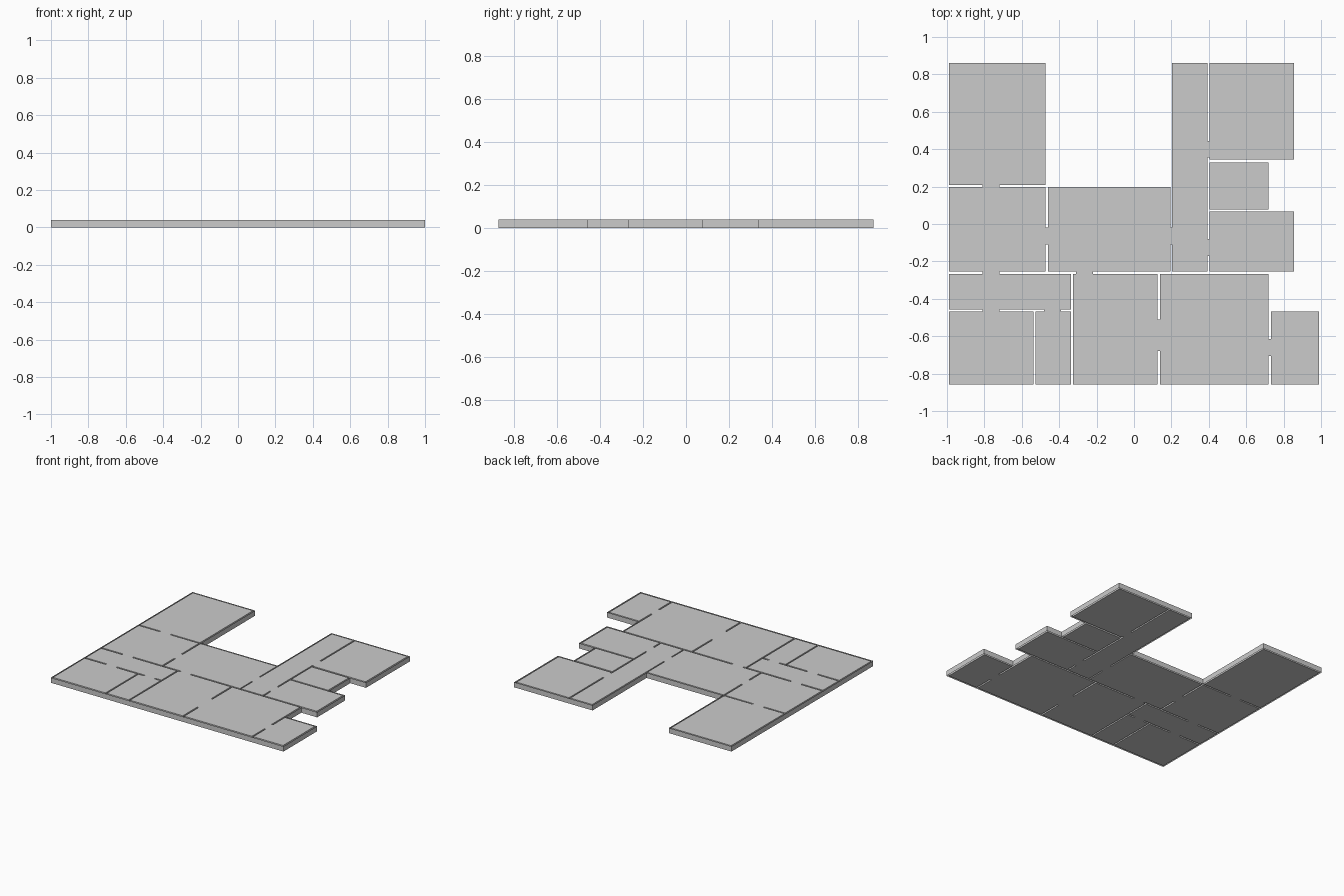
import bpy, bmesh

if "Cube" in bpy.data.objects:
    bpy.data.objects.remove(bpy.data.objects["Cube"])

H = 0.04  # slab height


def make_object(name, bm):
    mesh = bpy.data.meshes.new(name)
    bm.to_mesh(mesh)
    bm.free()
    obj = bpy.data.objects.new(name, mesh)
    bpy.context.collection.objects.link(obj)
    return obj


def slab(name, x0, x1, y0, y1):
    bm = bmesh.new()
    bmesh.ops.create_cube(bm, size=1)
    for v in bm.verts:
        v.co = (x1 if v.co.x > 0 else x0,
                y1 if v.co.y > 0 else y0,
                H if v.co.z > 0 else 0)
    return make_object(name, bm)


# Rooms, separated by narrow wall slots
rooms = {
    "back_left_room": (-.99, -.473, .208, .86),
    "middle_left_room": (-.99, -.473, -.255, .197),
    "central_room": (-.461, .195, -.255, .198),
    "long_corridor": (.204, .392, -.255, .86),
    "back_right_room": (.403, .855, .344, .86),
    "right_small_room": (.403, .72, .078, .33),
    "right_lower_room": (.403, .855, -.255, .066),
    "left_passage": (-.99, -.338, -.456, -.267),
    "front_left_room": (-.99, -.538, -.858, -.468),
    "closet": (-.527, -.338, -.858, -.468),
    "front_middle_room": (-.327, .126, -.858, -.267),
    "front_right_room": (.138, .72, -.858, -.267),
    "annex": (.732, .988, -.858, -.468),
}
for name, r in rooms.items():
    slab(name, *r)

# Doorway bridges across the slots
doors = [
    (-.81, -.72, .208, .197), (-.81, -.72, -.255, -.267),
    (-.31, -.22, -.255, -.267), (-.81, -.72, -.456, -.468),
    (-.48, -.39, -.456, -.468), (-.473, -.461, -.11, -.02),
    (.195, .204, -.11, -.02), (.392, .403, -.17, -.08),
    (.392, .403, .355, .445), (.126, .138, -.68, -.51),
    (.72, .732, -.705, -.615), 
]
for x0, x1, y0, y1 in doors:
    slab("doorway", x0, x1, min(y0, y1), max(y0, y1))

# Outer wall skin, following the perimeter
outline = [(-1, -.87), (1, -.87), (1, -.458), (.731, -.458), (.731, -.267),
           (.867, -.267), (.867, .077), (.731, .077), (.731, .333),
           (.867, .333), (.867, .87), (.194, .87), (.194, .208),
           (-.462, .208), (-.462, .87), (-1, .87)]
bm = bmesh.new()
low = [bm.verts.new((x, y, 0)) for x, y in outline]
top = [bm.verts.new((x, y, H)) for x, y in outline]
n = len(outline)
skip = {(.194, .87)}  # corridor side already forms this wall
for i in range(n):
    j = (i + 1) % n
    bm.faces.new((low[i], low[j], top[j], top[i]))
make_object("outer_wall", bm)
